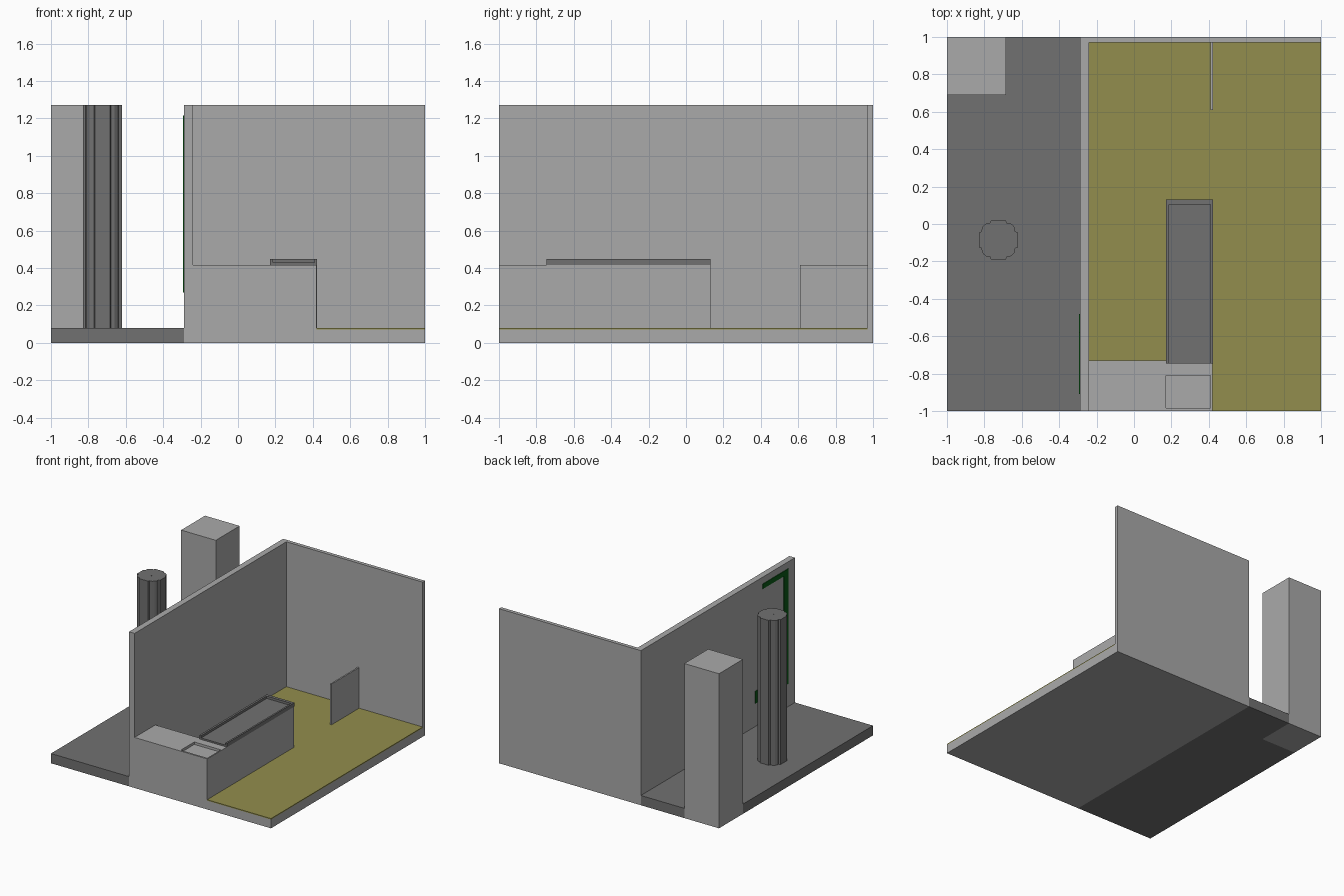
import bpy, bmesh

if "Cube" in bpy.data.objects:
    bpy.data.objects.remove(bpy.data.objects["Cube"])

def material(name, rgb):
    m = bpy.data.materials.new(name)
    m.diffuse_color = (*rgb, 1)
    m.use_nodes = True
    m.node_tree.nodes["Principled BSDF"].inputs["Base Color"].default_value = m.diffuse_color
    return m

LIGHT = material("light_grey", (0.40, 0.40, 0.40))
DARK = material("dark_grey", (0.165, 0.165, 0.165))
OLIVE = material("olive_yellow", (0.29, 0.27, 0.075))
GREEN = material("deep_green", (0.003, 0.10, 0.008))

def prism(name, outline, z0, z1, mat):
    """Extrude a plan outline upward."""
    bm = bmesh.new()
    f = bm.faces.new([bm.verts.new((x, y, z0)) for x, y in outline])
    r = bmesh.ops.extrude_face_region(bm, geom=[f])
    for v in r["geom"]:
        if isinstance(v, bmesh.types.BMVert):
            v.co.z = z1
    bmesh.ops.recalc_face_normals(bm, faces=bm.faces)
    me = bpy.data.meshes.new(name)
    bm.to_mesh(me)
    bm.free()
    me.materials.append(mat)
    ob = bpy.data.objects.new(name, me)
    bpy.context.collection.objects.link(ob)
    return ob

def box(name, x0, x1, y0, y1, z0, z1, mat):
    return prism(name, [(x0, y0), (x1, y0), (x1, y1), (x0, y1)], z0, z1, mat)

def cut(ob, x0, x1, y0, y1, z0, z1):
    c = box(ob.name + "_cutter", x0, x1, y0, y1, z0, z1, ob.data.materials[0])
    m = ob.modifiers.new("recess", 'BOOLEAN')
    m.operation, m.solver, m.object = 'DIFFERENCE', 'EXACT', c
    c.hide_render = True
    c.hide_set(True)

TOP = 1.27
# outside ground, notched around the corner pillar
prism("outside_ground", [(-1, -1), (-0.29, -1), (-0.29, 1), (-0.685, 1),
                         (-0.685, 0.69), (-1, 0.69)], 0, 0.08, DARK)
box("corner_pillar", -1, -0.685, 0.69, 1, 0, TOP, LIGHT)

# room shell: base and two walls in an L
box("room_base", -0.24, 1, -1, 0.97, 0, 0.072, LIGHT)
prism("room_walls", [(-0.29, -1), (-0.24, -1), (-0.24, 0.97), (1, 0.97),
                     (1, 1), (-0.29, 1)], 0, TOP, LIGHT)
# floor covering around the counter
prism("floor", [(0.42, -1), (1, -1), (1, 0.97), (-0.24, 0.97), (-0.24, -0.73),
                (0.17, -0.73), (0.17, 0.13), (0.42, 0.13)], 0.072, 0.08, OLIVE)
# L-shaped counter with sunken hatch
counter = prism("counter", [(-0.24, -1), (0.42, -1), (0.42, 0.13), (0.17, 0.13),
                            (0.17, -0.73), (-0.24, -0.73)], 0.072, 0.415, LIGHT)
cut(counter, 0.17, 0.41, -0.985, -0.81, 0.395, 0.5)
# dark counter top, tray open toward the front
top = box("counter_top", 0.17, 0.422, -0.745, 0.13, 0.415, 0.447, DARK)
cut(top, 0.187, 0.408, -0.9, 0.105, 0.428, 0.5)
# low partition by the back wall
box("partition", 0.41, 0.422, 0.61, 0.97, 0.08, 0.415, LIGHT)

# column with stepped, four-way symmetric section
quarter = [(0.104, 0.04), (0.09, 0.045), (0.088, 0.065), (0.078, 0.078),
           (0.065, 0.088), (0.045, 0.09), (0.04, 0.104)]
outline, CX, CY = [], -0.725, -0.085
for _ in range(4):
    outline += [(CX + x, CY + y) for x, y in quarter]
    quarter = [(-y, x) for x, y in quarter]
prism("column", outline, 0.08, TOP, DARK)
box("column_pin", CX - 0.008, CX + 0.008, CY - 0.012, CY + 0.012, TOP, TOP + 0.001, DARK)

# thin green strips on the outer wall
for name, y0, y1, z0, z1 in (("upper", -0.91, -0.58, 1.175, 1.215),
                             ("upright", -0.91, -0.85, 0.37, 1.175),
                             ("lower", -0.91, -0.48, 0.27, 0.37)):
    box("green_strip_" + name, -0.295, -0.29, y0, y1, z0, z1, GREEN)
